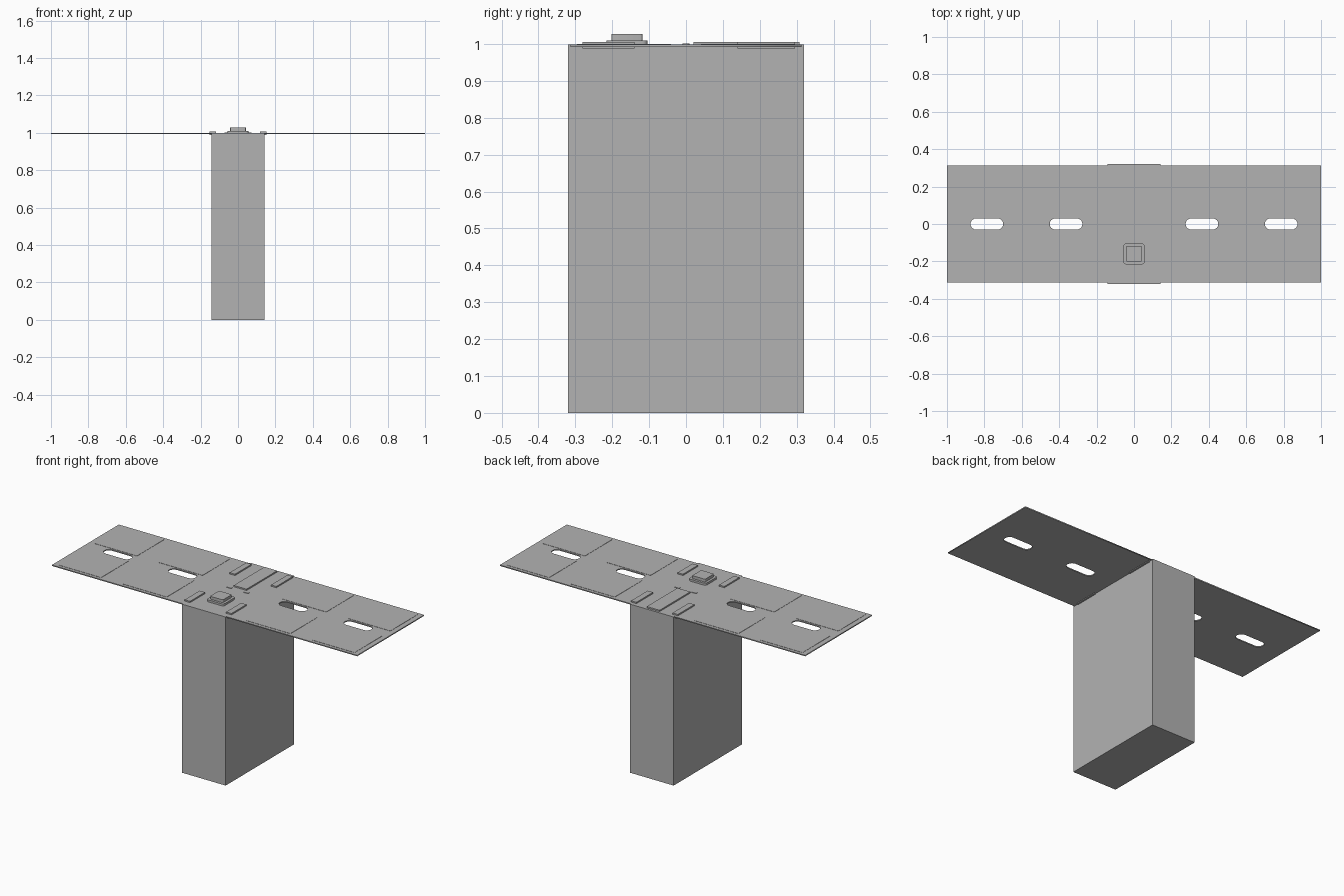
import bpy
import bmesh
from math import pi, cos, sin

if "Cube" in bpy.data.objects:
    bpy.data.objects.remove(bpy.data.objects["Cube"], do_unlink=True)

GREY = (0.45, 0.45, 0.45, 1)
grey = bpy.data.materials.new("plain_grey")
grey.diffuse_color = GREY
grey.use_nodes = True
grey.node_tree.nodes["Principled BSDF"].inputs["Base Color"].default_value = GREY


def box(name, x, y, z):
    """Box spanning the given (low, high) ranges."""
    bm = bmesh.new()
    bmesh.ops.create_cube(bm, size=1)
    for v in bm.verts:
        v.co = [r[0] if c < 0 else r[1] for c, r in zip(v.co, (x, y, z))]
    return finish(name, bm)


def finish(name, bm):
    mesh = bpy.data.meshes.new(name)
    bm.to_mesh(mesh)
    bm.free()
    mesh.materials.append(grey)
    obj = bpy.data.objects.new(name, mesh)
    bpy.context.collection.objects.link(obj)
    return obj


def capsule(cx, cy, length, radius, steps=8):
    """Outline of a slot with rounded ends, along x."""
    reach = length / 2 - radius
    points = []
    for side in (1, -1):
        for i in range(steps + 1):
            a = -pi / 2 + pi * i / steps
            points.append((cx + side * (reach + radius * cos(a)),
                           cy + side * radius * sin(a)))
    return points


def plate(name, outlines, z):
    """Flat plate from a closed outline and the holes inside it."""
    curve = bpy.data.curves.new(name, "CURVE")
    curve.dimensions = "2D"
    curve.fill_mode = "BOTH"
    curve.extrude = (z[1] - z[0]) / 2
    for outline in outlines:
        spline = curve.splines.new("POLY")
        spline.points.add(len(outline) - 1)
        for p, (px, py) in zip(spline.points, outline):
            p.co = (px, py, 0, 1)
        spline.use_cyclic_u = True
    obj = bpy.data.objects.new(name, curve)
    obj.location.z = sum(z) / 2
    bpy.context.collection.objects.link(obj)
    bpy.ops.object.select_all(action="DESELECT")
    obj.select_set(True)
    bpy.context.view_layer.objects.active = obj
    bpy.ops.object.convert(target="MESH")
    obj = bpy.context.object
    obj.data.materials.clear()
    obj.data.materials.append(grey)
    return obj


def rounded(half, radius, cy, steps=4):
    """Square outline with rounded corners, centred on x = 0."""
    points = []
    for corner, (sx, sy) in enumerate(((1, 1), (-1, 1), (-1, -1), (1, -1))):
        for i in range(steps + 1):
            a = pi / 2 * (corner + i / steps)
            points.append((sx * (half - radius) + radius * cos(a),
                           cy + sy * (half - radius) + radius * sin(a)))
    return points


def span(sign, low, high):
    return tuple(sorted((sign * low, sign * high)))


# Main body
box("body", (-0.143, 0.143), (-0.32, 0.32), (0, 0.998))

# Folding wings with two slots each and thin raised tiles
for side, label in ((1, "left"), (-1, "right")):
    x0, x1 = span(side, 0.143, 1.0)
    border = [(x0, -0.313), (x1, -0.313), (x1, 0.313), (x0, 0.313)]
    slots = [capsule(side * cx, 0, 0.175, 0.03) for cx in (0.363, 0.787)]
    plate(label + "_wing", [border] + slots, (0.992, 0.998))
    for near, far in ((0.26, 0.55), (0.69, 0.97)):
        for row in (1, -1):
            box(label + "_wing_tile", span(side, near, far),
                span(row, 0.04, 0.295), (0.997, 0.9995))
    # Hinges at the wing roots
    for low, high in ((-0.28, -0.14), (0.14, 0.295)):
        box(label + "_hinge", span(side, 0.118, 0.153), (low, high), (0.988, 1.006))
    # Small oval latch
    plate(label + "_latch", [capsule(side * 0.056, 0, 0.034, 0.009)], (0.995, 1.001))

# Top cover strip
box("cover_strip", (-0.042, 0.042), (0.02, 0.307), (0.995, 1.006))

# Stepped sensor block
plate("sensor_base", [rounded(0.056, 0.014, -0.16)], (0.995, 1.01))
plate("sensor_head", [rounded(0.042, 0.006, -0.16)], (1.0, 1.027))
